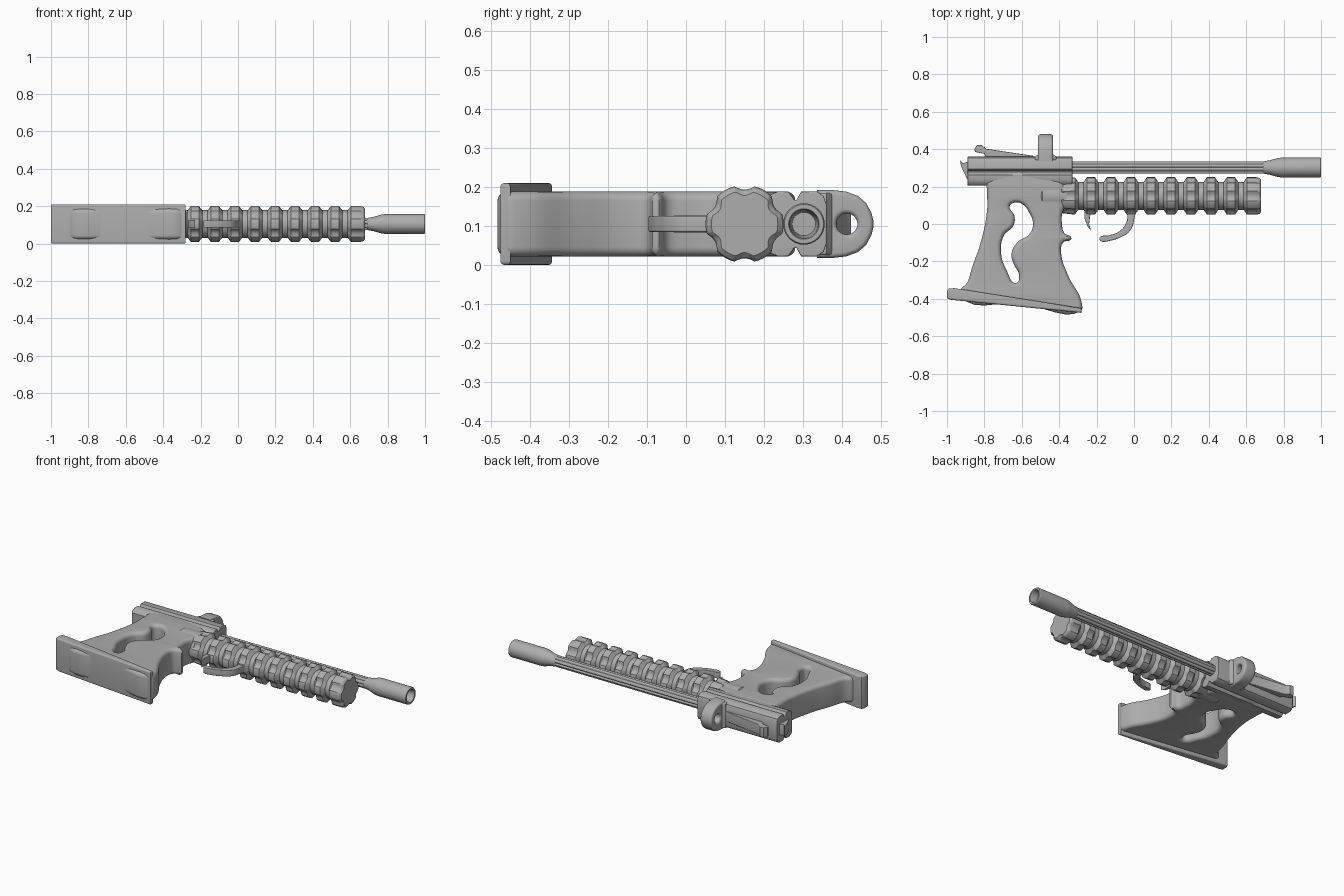
import bpy, bmesh, math
from mathutils import Matrix, Vector

if "Cube" in bpy.data.objects:
    bpy.data.objects.remove(bpy.data.objects["Cube"])

Z = 0.105          # height of the centre plane
grey = bpy.data.materials.new("plain grey")
grey.use_nodes = True
grey.diffuse_color = (0.42, 0.42, 0.42, 1)
grey.node_tree.nodes["Principled BSDF"].inputs["Base Color"].default_value = (0.42, 0.42, 0.42, 1)


def add(name, bm, angle=35):
    bmesh.ops.remove_doubles(bm, verts=bm.verts, dist=1e-5)
    bmesh.ops.recalc_face_normals(bm, faces=bm.faces)
    mesh = bpy.data.meshes.new(name)
    bm.to_mesh(mesh)
    bm.free()
    mesh.materials.append(grey)
    obj = bpy.data.objects.new(name, mesh)
    bpy.context.collection.objects.link(obj)
    bpy.ops.object.select_all(action='DESELECT')
    obj.select_set(True)
    bpy.context.view_layer.objects.active = obj
    bpy.ops.object.shade_smooth_by_angle(angle=math.radians(angle))
    return obj


def slab(name, outlines, half, bevel, curved=False, along_x=None):
    """Rounded plate from flat outlines; along_x gives the x centre of a section in y, z."""
    curve = bpy.data.curves.new(name, 'CURVE')
    curve.dimensions, curve.fill_mode = '2D', 'BOTH'
    curve.extrude, curve.bevel_depth, curve.offset = half - bevel, bevel, -bevel
    curve.bevel_resolution, curve.resolution_u = 4, 6
    for pts in outlines:
        s = curve.splines.new('BEZIER' if curved else 'POLY')
        s.use_cyclic_u = True
        target = s.bezier_points if curved else s.points
        target.add(len(pts) - 1)
        for p, (a, b) in zip(target, pts):
            if curved:
                p.co = (a, b, 0)
                p.handle_left_type = p.handle_right_type = 'AUTO'
            else:
                p.co = (a, b, 0, 1)
    tmp = bpy.data.objects.new(name + " curve", curve)
    bpy.context.collection.objects.link(tmp)
    dg = bpy.context.evaluated_depsgraph_get()
    mesh = bpy.data.meshes.new_from_object(tmp.evaluated_get(dg))
    bm = bmesh.new()
    bm.from_mesh(mesh)
    bpy.data.objects.remove(tmp)
    bpy.data.meshes.remove(mesh)
    for v in bm.verts:
        a, b, c = v.co
        v.co = (a, b, Z + c) if along_x is None else (along_x + c, a, Z + b)
    return add(name, bm)


def lathe(name, profile, y, flutes=0, depth=0, width=0.3, segs=72, skip=0):
    """Turned part along x; optional lengthwise flutes cut into the outside."""
    bm = bmesh.new()
    rings = []
    for x, r in profile:
        ring = []
        for i in range(segs):
            a = math.tau * i / segs
            rr = r
            if flutes and r > skip:
                step = math.tau / flutes
                d = abs((a - math.pi / 2 + step / 2) % step - step / 2)
                rr -= depth * max(0, 1 - (d / width) ** 2)
            ring.append(bm.verts.new((x, y + rr * math.cos(a), Z + rr * math.sin(a))))
        rings.append(ring)
    for p, q in zip(rings, rings[1:]):
        for i in range(segs):
            j = (i + 1) % segs
            bm.faces.new((p[i], p[j], q[j], q[i]))
    for ring in (rings[0], rings[-1]):
        bm.faces.new(ring)
    return add(name, bm, 30)


def mirror(points):
    return points + [(a, -b) for a, b in reversed(points)]


# Barrel and hollow muzzle
BY = 0.302
lathe("barrel", [(-0.36, 0.034), (0.72, 0.034)], BY, flutes=8, depth=0.006, width=0.2)
lathe("muzzle", [(0.69, 0.03), (0.70, 0.035), (0.72, 0.037), (0.77, 0.051), (0.79, 0.053), (0.995, 0.053),
                 (1.0, 0.05), (1.0, 0.039), (0.99, 0.036), (0.86, 0.03)], BY)

# Ribbed fore grip
prof = [(-0.39, 0.085), (-0.385, 0.092)]
for k in range(8, -1, -1):
    g = 0.572 - 0.107 * k
    prof += [(g - 0.032, 0.1), (g - 0.014, 0.074), (g + 0.014, 0.074), (g + 0.032, 0.1)]
prof += [(0.655, 0.1), (0.67, 0.096), (0.68, 0.085)]
lathe("fore_grip", prof, 0.15, flutes=6, depth=0.012, width=0.27, skip=0.08)
lathe("fore_grip_sleeve", [(-0.5, 0.08), (-0.49, 0.088), (-0.36, 0.088)], 0.15)

# Receiver with a groove down each side
slab("receiver", [mirror([(0.205, 0.06), (0.215, 0.074), (0.235, 0.083), (0.262, 0.083), (0.277, 0.062),
                          (0.283, 0.062), (0.295, 0.083), (0.335, 0.083), (0.352, 0.072), (0.36, 0.05)])],
     0.28, 0.004, along_x=-0.61)

# Ring sight with its foot
hole = [(0.412 + 0.027 * math.cos(math.tau * i / 24), 0.027 * math.sin(math.tau * i / 24)) for i in range(24)]
ring = mirror([(0.335, 0.087), (0.375, 0.087), (0.41, 0.083), (0.44, 0.072), (0.462, 0.053), (0.475, 0.028), (0.48, 0.008)])
slab("ring_sight", [ring, hole], 0.04, 0.012, along_x=-0.473)
slab("sight_foot", [[(-0.53, 0.34), (-0.53, 0.36), (-0.51, 0.375), (-0.435, 0.375), (-0.415, 0.36), (-0.415, 0.34)]], 0.08, 0.008)

# Rear sight and hammer
slab("rear_sight", [[(-0.79, 0.35), (-0.80, 0.375), (-0.85, 0.385), (-0.853, 0.4), (-0.84, 0.422),
                     (-0.815, 0.422), (-0.79, 0.402), (-0.54, 0.365), (-0.53, 0.35)]], 0.032, 0.004)
slab("hammer", [[(-0.93, 0.34), (-0.915, 0.325), (-0.88, 0.335), (-0.88, 0.23), (-0.895, 0.245), (-0.925, 0.31)]], 0.035, 0.003)

# Openwork grip: two limbs around one hole
outer = [(-0.78, 0.23), (-0.785, 0.17), (-0.785, 0.08), (-0.82, -0.1), (-0.865, -0.23), (-0.89, -0.31),
         (-0.93, -0.37), (-0.6, -0.425), (-0.285, -0.465), (-0.28, -0.42), (-0.35, -0.28), (-0.39, -0.15),
         (-0.38, -0.1), (-0.335, -0.078), (-0.375, -0.045), (-0.385, 0.0), (-0.385, 0.05), (-0.37, 0.1),
         (-0.37, 0.2), (-0.42, 0.24)]
inner = [(-0.665, 0.095), (-0.635, 0.115), (-0.595, 0.105), (-0.56, 0.06), (-0.54, 0.0), (-0.56, -0.055),
         (-0.62, -0.095), (-0.655, -0.16), (-0.64, -0.22), (-0.615, -0.27), (-0.63, -0.315), (-0.68, -0.25),
         (-0.71, -0.16), (-0.695, -0.06), (-0.645, -0.01), (-0.64, 0.045)]
slab("grip", [outer, inner], 0.083, 0.024, curved=True)

# Wedge shaped butt plate
slab("butt_plate", [[(-1.0, -0.395), (-1.0, -0.36), (-0.99, -0.345), (-0.96, -0.343), (-0.28, -0.45),
                     (-0.28, -0.475), (-0.98, -0.405)]], 0.105, 0.01)

# Trigger and curved guard
slab("trigger", [[(-0.265, 0.09), (-0.265, 0.03), (-0.25, -0.01), (-0.23, -0.035), (-0.24, 0.0), (-0.235, 0.04),
                  (-0.225, 0.09)]], 0.022, 0.003)
slab("trigger_guard", [[(-0.04, 0.08), (0.0, 0.08), (0.0, 0.02), (-0.02, -0.035), (-0.07, -0.07), (-0.13, -0.09),
                        (-0.175, -0.092), (-0.185, -0.075), (-0.13, -0.06), (-0.08, -0.04), (-0.045, 0.0),
                        (-0.035, 0.04)]], 0.02, 0.004, curved=True)
